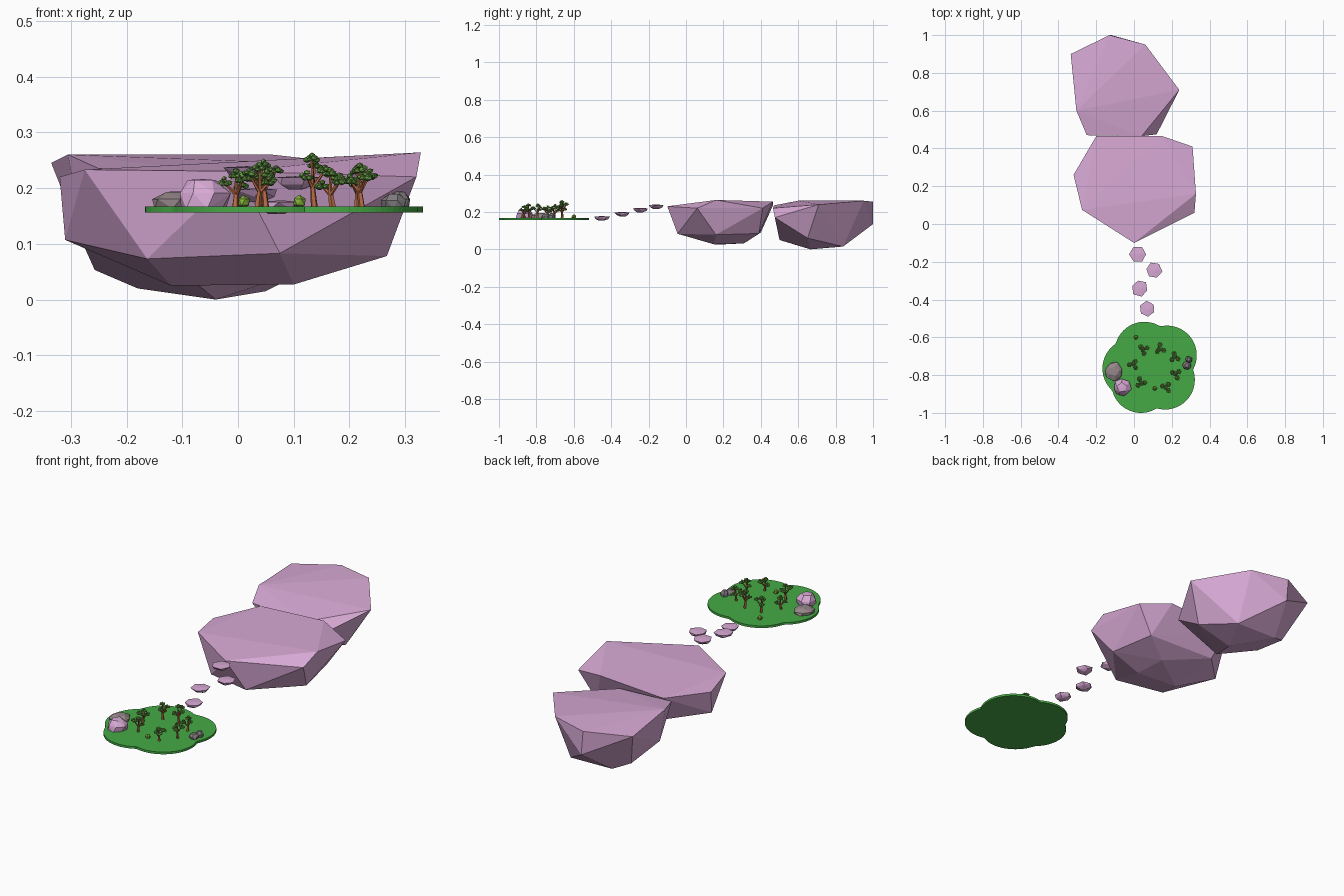
import bpy, bmesh, math, random
from mathutils import Vector

if "Cube" in bpy.data.objects:
    bpy.data.objects.remove(bpy.data.objects["Cube"])

random.seed(5)


def material(name, r, g, b):
    m = bpy.data.materials.new(name)
    m.diffuse_color = (r, g, b, 1)
    m.use_nodes = True
    m.node_tree.nodes["Principled BSDF"].inputs["Base Color"].default_value = m.diffuse_color
    return m


PINK = material("pink_stone", 0.69, 0.40, 0.67)
GRASS = material("grass", 0.06, 0.40, 0.06)
LEAF = material("leaf", 0.13, 0.33, 0.06)
BUSH = material("bush_leaf", 0.22, 0.42, 0.04)
BARK = material("bark", 0.48, 0.15, 0.06)
GREY = material("grey_stone", 0.22, 0.20, 0.21)
TAUPE = material("taupe_stone", 0.30, 0.24, 0.25)


def finish(name, bm, mats):
    me = bpy.data.meshes.new(name)
    bmesh.ops.recalc_face_normals(bm, faces=bm.faces)
    bm.to_mesh(me)
    bm.free()
    for m in mats:
        me.materials.append(m)
    ob = bpy.data.objects.new(name, me)
    bpy.context.collection.objects.link(ob)
    return ob


def hull(name, pts, mat):
    """Faceted rock from the convex hull of a few points."""
    bm = bmesh.new()
    vs = [bm.verts.new(p) for p in pts]
    r = bmesh.ops.convex_hull(bm, input=vs)
    dead = {v for v in r["geom_interior"] + r["geom_unused"]
            if isinstance(v, bmesh.types.BMVert)}
    bmesh.ops.delete(bm, geom=list(dead), context="VERTS")
    return finish(name, bm, [mat])


def ring(c, r, z, n, turn, jit=0.1):
    out = []
    for i in range(n):
        a = turn + math.tau * i / n
        q = r * random.uniform(1 - jit, 1 + jit)
        out.append((c[0] + q * math.cos(a), c[1] + q * math.sin(a), z))
    return out


# two large floating rocks
hull("middle_floating_rock", [
    (0, -0.10, 0.23), (0.32, 0.06, 0.22), (0.328, 0.16, 0.264), (0.31, 0.41, 0.22),
    (0.15, 0.465, 0.255), (-0.20, 0.465, 0.235), (-0.32, 0.26, 0.22), (-0.275, 0.075, 0.233),
    (0.075, -0.045, 0.083), (-0.163, 0.02, 0.073), (-0.31, 0.24, 0.107), (0.267, 0.16, 0.078),
    (0.22, 0.39, 0.085), (-0.15, 0.40, 0.09), (-0.12, 0.17, 0.025), (0.085, 0.31, 0.032),
    (0.10, 0.15, 0.027)], PINK)
hull("rear_floating_rock", [
    (-0.13, 1.0, 0.255), (0.06, 0.95, 0.26), (0.24, 0.71, 0.24), (0.04, 0.465, 0.22),
    (0.12, 0.475, 0.17), (-0.25, 0.47, 0.235), (-0.305, 0.60, 0.26), (-0.335, 0.90, 0.245),
    (-0.12, 1.0, 0.135), (-0.275, 0.60, 0.093), (-0.257, 0.80, 0.053), (-0.18, 0.84, 0.02),
    (-0.04, 0.665, 0.0), (0.05, 0.84, 0.015), (0.14, 0.65, 0.06), (-0.10, 0.50, 0.05)], PINK)

# stepping stones
for i, (x, y, top) in enumerate([(0.02, -0.16, 0.24), (0.105, -0.245, 0.222),
                                 (0.03, -0.34, 0.20), (0.07, -0.45, 0.178)]):
    t = i * 0.9
    hull(f"stepping_stone_{i + 1}",
         ring((x, y), 0.043, top - 0.003, 6, t, 0.08) + [(x + 0.01, y, top)]
         + ring((x, y), 0.034, top - 0.016, 5, t + 0.4)
         + ring((x, y), 0.016, top - 0.025, 3, t), PINK)

# grassy island: outline of overlapping circles, extruded
LOBES = [(0.055, -0.675), (0.175, -0.695), (0.165, -0.825), (0.037, -0.843), (-0.01, -0.765)]
bm = bmesh.new()
mid, rad, loop = Vector((0.085, -0.76)), 0.157, []
for i in range(120):
    a = math.tau * i / 120
    d = Vector((math.cos(a), math.sin(a)))
    best = 0
    for c in LOBES:
        w = Vector(c) - mid
        b = w.dot(d)
        disc = b * b - w.length_squared + rad * rad
        if disc > 0:
            best = max(best, b + math.sqrt(disc))
    loop.append(bm.verts.new((*(mid + d * best), 0.156)))
face = bm.faces.new(loop)
up = bmesh.ops.extrude_face_region(bm, geom=[face], use_keep_orig=True)
bmesh.ops.translate(bm, vec=(0, 0, 0.011),
                    verts=[v for v in up["geom"] if isinstance(v, bmesh.types.BMVert)])
finish("grass_island", bm, [GRASS])
G = 0.166


# boulders on the island
def boulder(name, x, y, r, h, mat, turn=0.0):
    hull(name, ring((x, y), r * 0.92, G - 0.003, 7, turn)
         + ring((x, y), r, G + h * 0.5, 7, turn + 0.3)
         + ring((x, y), r * 0.55, G + h * 0.97, 5, turn) + [(x, y, G + h)], mat)


boulder("pink_boulder", -0.063, -0.865, 0.047, 0.05, PINK, 0.4)
boulder("grey_boulder", -0.107, -0.78, 0.049, 0.028, TAUPE)
boulder("small_grey_boulder_a", 0.28, -0.748, 0.023, 0.024, GREY, 0.2)
boulder("small_grey_boulder_b", 0.29, -0.718, 0.018, 0.028, GREY, 0.9)


def limb(bm, a, b, r1, r2):
    """Tapered five-sided branch between two points."""
    q = (b - a).to_track_quat("Z", "Y")
    rows = []
    for p, r in ((a, r1), (b, r2)):
        rows.append([bm.verts.new(p + q @ Vector((r * math.cos(math.tau * k / 5),
                                                  r * math.sin(math.tau * k / 5), 0)))
                     for k in range(5)])
    for k in range(5):
        j = (k + 1) % 5
        bm.faces.new((rows[0][k], rows[0][j], rows[1][j], rows[1][k]))


def puff(bm, p, r, flat=0.8, jit=0.15):
    """Faceted leaf clump."""
    vs = bmesh.ops.create_icosphere(bm, subdivisions=1, radius=r)["verts"]
    for v in vs:
        v.co *= random.uniform(1 - jit, 1 + jit)
        v.co.z *= flat
        v.co += p
    for f in {f for v in vs for f in v.link_faces}:
        f.material_index = 1


def tree(name, x, y, top):
    bm = bmesh.new()
    h = top - G
    base = Vector((x, y, G - 0.002))
    a0 = random.uniform(0, math.tau)
    fork = base + Vector((0.004 * math.cos(a0), 0.004 * math.sin(a0), h * 0.38))
    limb(bm, base, fork, 0.0065, 0.0045)
    # four branches, each carrying a clump of leaf puffs
    for i in range(4):
        a = a0 + math.tau * i / 3 + random.uniform(-0.3, 0.3)
        out = 0.020 if i < 3 else 0.005
        z = (0.56, 0.66, 0.74, 0.86)[i] * h
        tip = base + Vector((out * math.cos(a), out * math.sin(a), z))
        limb(bm, fork - Vector((0, 0, 0.003)), tip, 0.0038, 0.002)
        for k in range(7):
            b = math.tau * k / 6
            off = Vector((0.0085 * math.cos(b), 0.0085 * math.sin(b), random.uniform(-0.003, 0.003)))
            if k == 6:
                off = Vector((0, 0, 0.007))
            puff(bm, tip + off, random.uniform(0.005, 0.0075))
    finish(name, bm, [BARK, LEAF])


# trees and bushes
for i, t in enumerate([(0.05, -0.665, 0.255), (0.137, -0.66, 0.268), (0.215, -0.705, 0.243),
                       (-0.005, -0.745, 0.236), (0.222, -0.795, 0.247), (0.035, -0.84, 0.248),
                       (0.17, -0.865, 0.236)]):
    tree(f"tree_{i + 1}", *t)
for i, (x, y) in enumerate([(0.11, -0.87), (0.01, -0.60)]):
    bm = bmesh.new()
    puff(bm, Vector((x, y, G + 0.009)), 0.0125, 1.0, 0.08)
    finish(f"bush_{i + 1}", bm, [BUSH, BUSH])
